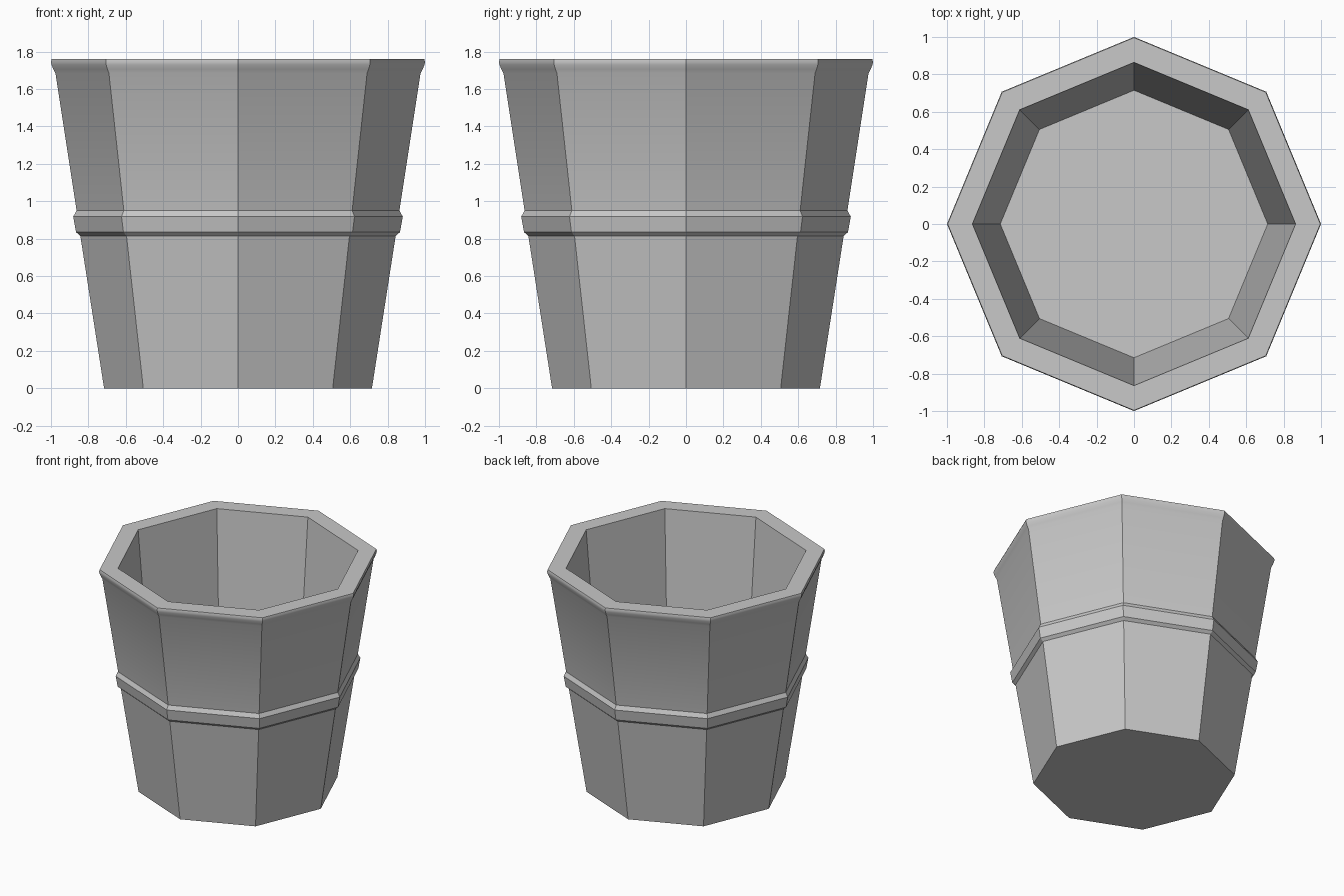
import bpy
import bmesh
from math import cos, sin, radians, tau

SIDES = 8

if "Cube" in bpy.data.objects:
    bpy.data.objects.remove(bpy.data.objects["Cube"], do_unlink=True)

# Single plain grey
grey = bpy.data.materials.new("plain_grey")
grey.use_nodes = True
colour = (0.58, 0.58, 0.58, 1)
grey.diffuse_color = colour
grey.node_tree.nodes["Principled BSDF"].inputs["Base Color"].default_value = colour


def lathe(name, profile):
    """Turn (radius, height) points into an eight-sided shell, capped at both ends."""
    bm = bmesh.new()
    rings = [[bm.verts.new((r * cos(tau * i / SIDES), r * sin(tau * i / SIDES), z))
              for i in range(SIDES)] for r, z in profile]
    for low, high in zip(rings, rings[1:]):
        for i in range(SIDES):
            j = (i + 1) % SIDES
            bm.faces.new((low[i], low[j], high[j], high[i]))
    bm.faces.new(rings[0][::-1])
    bm.faces.new(rings[-1])
    mesh = bpy.data.meshes.new(name)
    bm.to_mesh(mesh)
    bm.free()
    mesh.materials.append(grey)
    obj = bpy.data.objects.new(name, mesh)
    bpy.context.collection.objects.link(obj)
    return obj


outer_wall = [(0.716, 0), (0.843, 0.815)]
band = [(0.866, 0.835), (0.881, 0.918), (0.863, 0.95)]
rounded_rim = [(0.976, 1.685), (0.987, 1.705), (0.997, 1.73), (1.0, 1.745), (0.996, 1.76)]
inner_wall = [(0.864, 1.76), (0.715, 0.02)]

bucket = lathe("bucket", outer_wall + band + rounded_rim + inner_wall)

# Soft rim, crisp corners
bpy.ops.object.select_all(action="DESELECT")
bucket.select_set(True)
bpy.context.view_layer.objects.active = bucket
bpy.ops.object.shade_smooth_by_angle(angle=radians(30))
